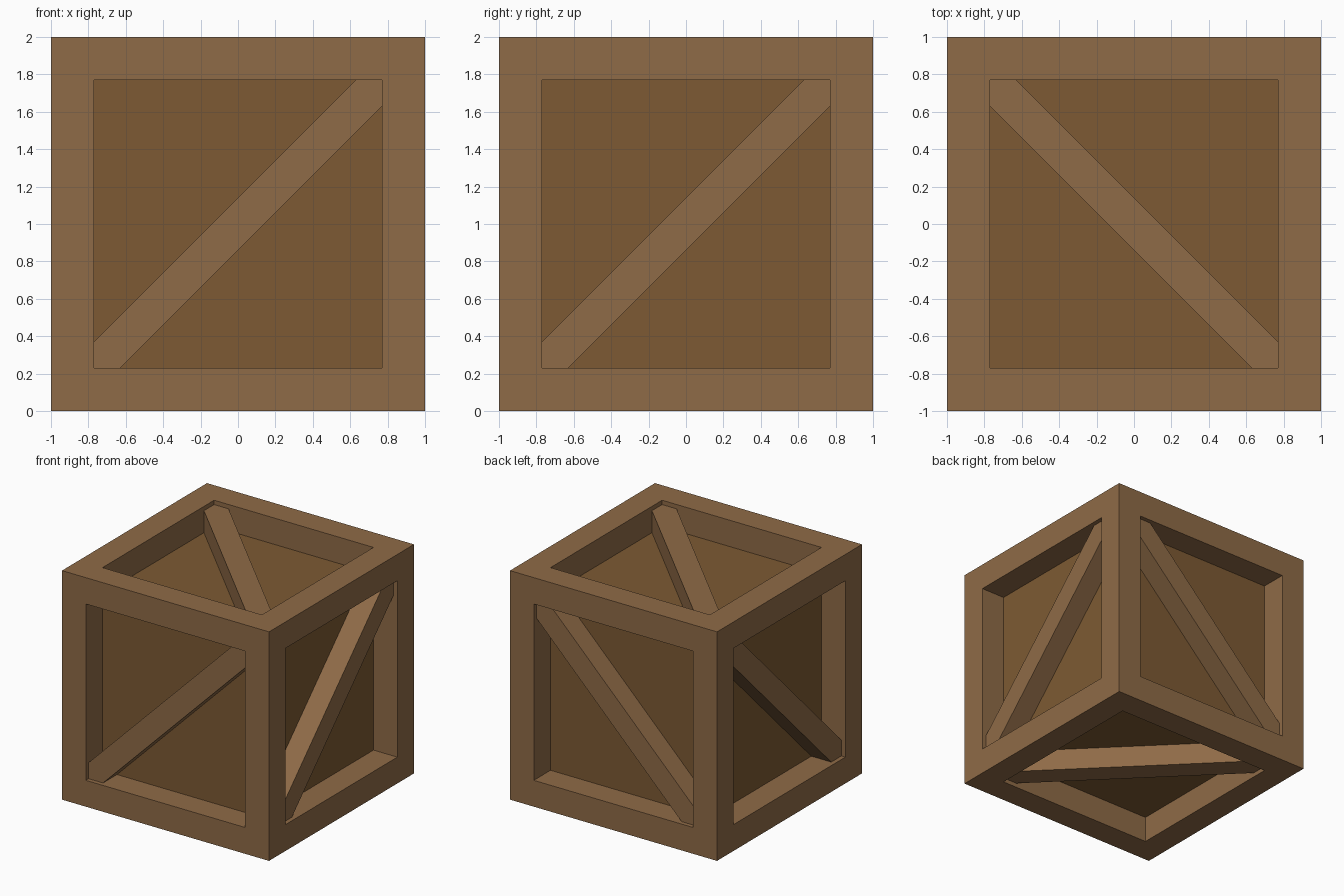
import bpy, bmesh
from mathutils import Matrix, Vector

if "Cube" in bpy.data.objects:
    bpy.data.objects.remove(bpy.data.objects["Cube"])

BEAM = 0.23            # beam thickness and panel recess
IN = 1 - BEAM          # half size of the inner box
BRACE_TOP = 0.962      # how far the braces reach out from the centre
CUT = 0.14             # brace corner cut, gives a brace about 0.2 wide
CENTRE = Vector((0, 0, 1))


def material(name, color):
    mat = bpy.data.materials.new(name)
    mat.diffuse_color = (*color, 1)
    mat.use_nodes = True
    mat.node_tree.nodes["Principled BSDF"].inputs["Base Color"].default_value = mat.diffuse_color
    return mat


def add_object(name, bm, mat):
    bmesh.ops.translate(bm, verts=bm.verts, vec=CENTRE)
    bmesh.ops.recalc_face_normals(bm, faces=bm.faces)
    mesh = bpy.data.meshes.new(name)
    bm.to_mesh(mesh)
    bm.free()
    mesh.materials.append(mat)
    obj = bpy.data.objects.new(name, mesh)
    bpy.context.collection.objects.link(obj)
    return obj


light_wood = material("light_wood", (0.275, 0.147, 0.063))
dark_wood = material("dark_wood", (0.205, 0.102, 0.033))

# Outer frame: a cube whose faces are inset, pushed in and opened up
bm = bmesh.new()
bmesh.ops.create_cube(bm, size=2)
openings = list(bm.faces)
bmesh.ops.inset_individual(bm, faces=openings, thickness=BEAM, use_even_offset=True)
inner = bmesh.ops.extrude_discrete_faces(bm, faces=openings)["faces"]
for face in inner:
    bmesh.ops.translate(bm, verts=face.verts, vec=-BEAM * face.calc_center_median().normalized())
bmesh.ops.delete(bm, geom=inner, context='FACES_ONLY')
bmesh.ops.remove_doubles(bm, verts=bm.verts, dist=0.001)
add_object("frame", bm, light_wood)

# Recessed panels: the inner box
bm = bmesh.new()
bmesh.ops.create_cube(bm, size=2 * IN)
add_object("panels", bm, dark_wood)

# Diagonal braces: a strip running corner to corner, (u, v) in the face plane
PROFILE = [(-IN, -IN), (-IN + CUT, -IN), (IN, IN - CUT),
           (IN, IN), (IN - CUT, IN), (-IN, -IN + CUT)]


def brace(name, u, v, n):
    u, v, n = Vector(u), Vector(v), Vector(n)
    bm = bmesh.new()
    face = bm.faces.new([bm.verts.new(u * a + v * b + n * IN) for a, b in PROFILE])
    top = bmesh.ops.extrude_face_region(bm, geom=[face], use_keep_orig=True)["geom"]
    bmesh.ops.translate(bm, vec=n * (BRACE_TOP - IN),
                        verts=[g for g in top if isinstance(g, bmesh.types.BMVert)])
    add_object(name, bm, light_wood)


X, Y, Z = (1, 0, 0), (0, 1, 0), (0, 0, 1)
for names, u, v, n in ((("back_brace", "front_brace"), X, Z, Y),
                       (("right_brace", "left_brace"), Y, Z, X),
                       (("top_brace", "bottom_brace"), X, (0, -1, 0), Z)):
    for name, side in zip(names, (1, -1)):
        brace(name, u, v, Vector(n) * side)
